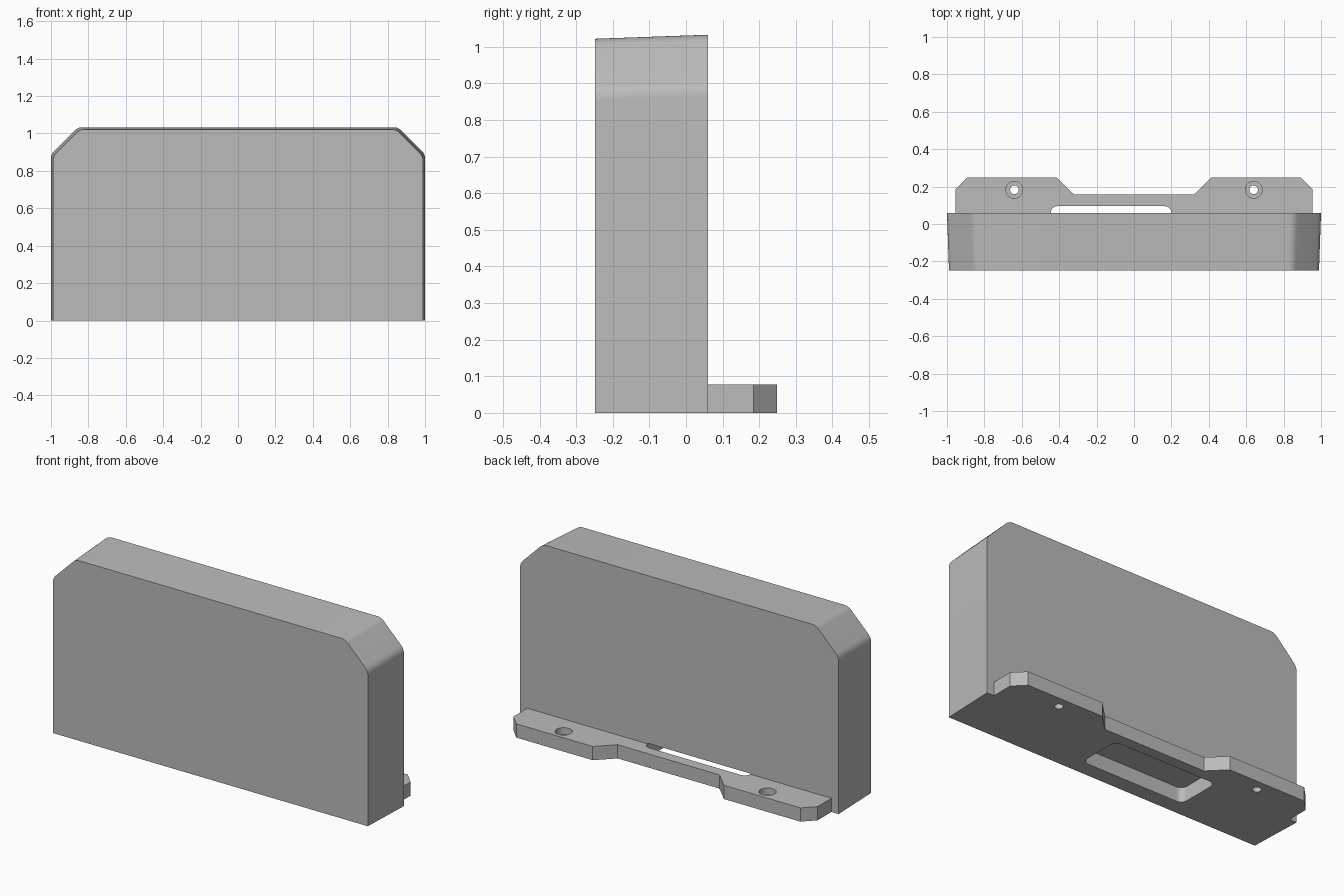
import bpy
import math

old = bpy.data.objects.get("Cube")
if old:
    bpy.data.objects.remove(old, do_unlink=True)

grey = bpy.data.materials.new("matte grey")
grey.use_nodes = True
grey.diffuse_color = (0.5, 0.5, 0.5, 1)
grey.node_tree.nodes["Principled BSDF"].inputs["Base Color"].default_value = (0.5, 0.5, 0.5, 1)


def fillet(corners, steps=8):
    """Round the (x, y, radius) corners of an outline."""
    out = []
    n = len(corners)
    for i, (x, y, r) in enumerate(corners):
        if r == 0:
            out.append((x, y))
            continue
        ends = []
        for j in (i - 1, (i + 1) % n):
            dx, dy = corners[j][0] - x, corners[j][1] - y
            d = math.hypot(dx, dy)
            ends.append((dx / d, dy / d))
        (ax, ay), (bx, by) = ends
        half = math.acos(ax * bx + ay * by) / 2
        t = r / math.tan(half)
        mx, my = ax + bx, ay + by
        m = math.hypot(mx, my)
        cx, cy = x + mx / m * r / math.sin(half), y + my / m * r / math.sin(half)
        start = math.atan2(y + ay * t - cy, x + ax * t - cx)
        turn = math.atan2(y + by * t - cy, x + bx * t - cx) - start
        turn = (turn + math.pi) % (2 * math.pi) - math.pi
        for k in range(steps + 1):
            a = start + turn * k / steps
            out.append((cx + r * math.cos(a), cy + r * math.sin(a)))
    return out


def loft(name, ring_a, ring_b):
    """Closed solid between two matching rings of 3D points."""
    n = len(ring_a)
    faces = [list(range(n))[::-1], list(range(n, 2 * n))]
    faces += [[i, (i + 1) % n, n + (i + 1) % n, n + i] for i in range(n)]
    mesh = bpy.data.meshes.new(name)
    mesh.from_pydata(ring_a + ring_b, [], faces)
    mesh.materials.append(grey)
    obj = bpy.data.objects.new(name, mesh)
    bpy.context.collection.objects.link(obj)
    activate(obj)
    bpy.ops.object.mode_set(mode='EDIT')
    bpy.ops.mesh.select_all(action='SELECT')
    bpy.ops.mesh.normals_make_consistent(inside=False)
    bpy.ops.object.mode_set(mode='OBJECT')
    return obj


def activate(obj):
    bpy.ops.object.select_all(action='DESELECT')
    obj.select_set(True)
    bpy.context.view_layer.objects.active = obj


def plate(name, outline, z0, z1):
    return loft(name, [(x, y, z0) for x, y in outline], [(x, y, z1) for x, y in outline])


def cut(obj, cutter):
    mod = obj.modifiers.new("cut", 'BOOLEAN')
    mod.operation = 'DIFFERENCE'
    mod.solver = 'EXACT'
    mod.object = cutter
    activate(obj)
    bpy.ops.object.modifier_apply(modifier=mod.name)


def body_ring(y, inset):
    """Chamfered, rounded front outline shrunk by the draft."""
    w, h, c, r = 1 - inset, 1.033 - inset, 0.143, 0.06
    right = [(w, 0, 0), (w, h - c, r), (w - c, h, r)]
    left = [(-x, z, rad) for x, z, rad in reversed(right)]
    return [(x, y, z) for x, z in fillet(right + left)]


# Main body, slightly drafted toward the front
BACK, FLANGE_TOP = 0.06, 0.078
body = loft("body", body_ring(-0.248, 0.011), body_ring(BACK, 0))

# Mounting flange along the rear base
half = [(0.955, BACK), (0.955, 0.184), (0.892, 0.248), (0.412, 0.248), (0.32, 0.157)]
flange = plate("mounting_flange", half + [(-x, y) for x, y in reversed(half)], 0, FLANGE_TOP)

# Cable pocket open to the underside and through the flange
x0, x1, y0, y1, r = -0.445, 0.2, -0.16, 0.095, 0.035
pocket = plate("pocket_cutter", fillet([(x0, y0, r), (x1, y0, r), (x1, y1, r), (x0, y1, r)]),
               -0.05, 0.082)
cut(body, pocket)
cut(flange, pocket)
cutters = [pocket]

# Counterbored screw holes
for x in (-0.64, 0.64):
    for radius, low in ((0.023, -0.05), (0.045, 0.04)):
        bpy.ops.mesh.primitive_cylinder_add(vertices=32, radius=radius, depth=0.15 - low,
                                            location=(x, 0.183, (0.15 + low) / 2))
        drill = bpy.context.object
        cut(flange, drill)
        cutters.append(drill)

for c in cutters:
    bpy.data.objects.remove(c, do_unlink=True)

for obj in (body, flange):
    activate(obj)
    bpy.ops.object.shade_smooth_by_angle(angle=math.radians(25))
